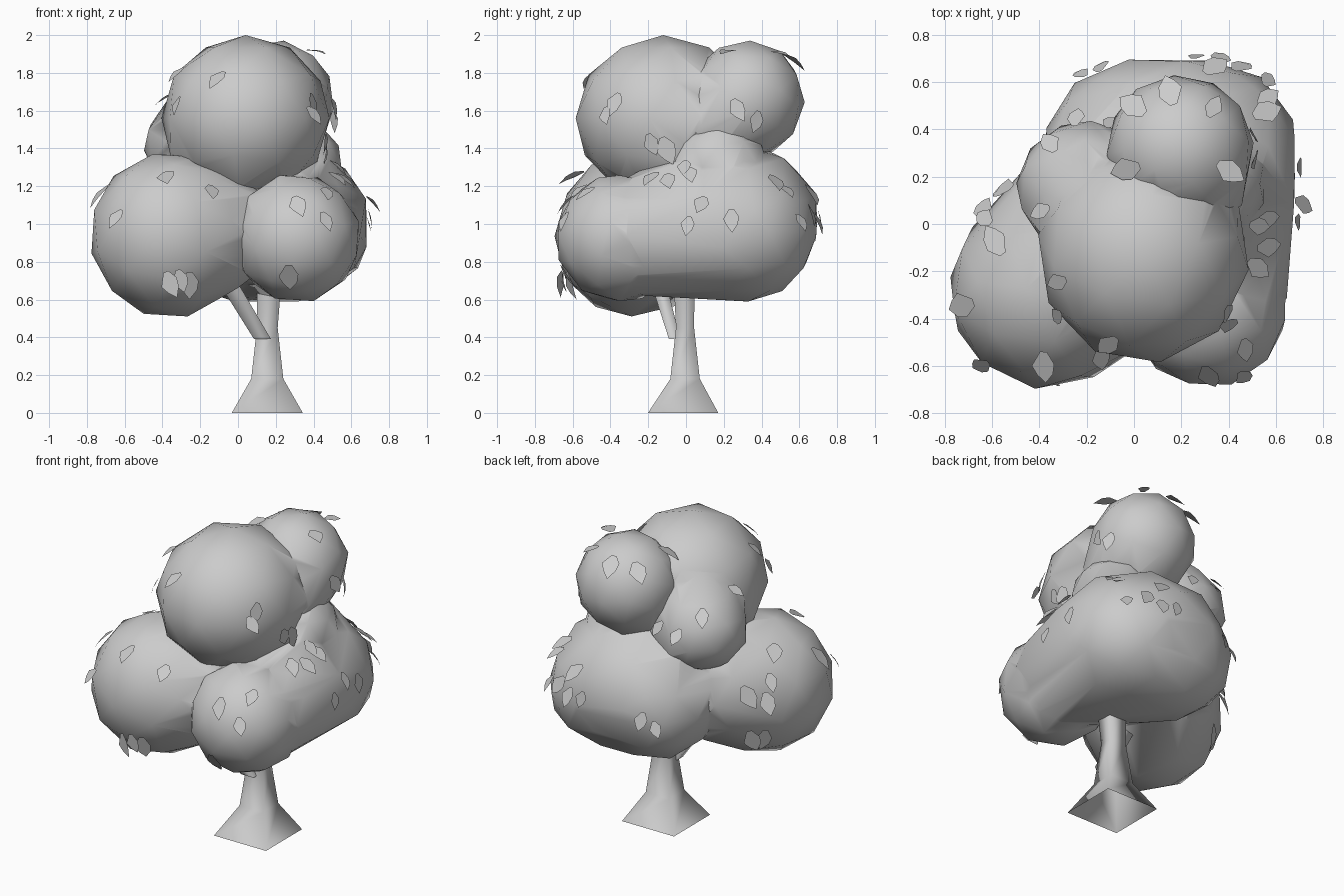
import bpy, bmesh, math, random
from mathutils import Vector, Matrix, Euler
from mathutils.bvhtree import BVHTree

if "Cube" in bpy.data.objects:
    bpy.data.objects.remove(bpy.data.objects["Cube"])

random.seed(4)


def add_object(name, bm):
    me = bpy.data.meshes.new(name)
    bmesh.ops.recalc_face_normals(bm, faces=bm.faces)
    bm.to_mesh(me)
    bm.free()
    ob = bpy.data.objects.new(name, me)
    bpy.context.scene.collection.objects.link(ob)
    return ob


def smooth(ob, deg):
    bpy.ops.object.select_all(action='DESELECT')
    ob.select_set(True)
    bpy.context.view_layer.objects.active = ob
    bpy.ops.object.shade_smooth_by_angle(angle=math.radians(deg))


def clump(*balls):
    # hull around one or more low-poly balls: (centre, radii, rotation)
    bm = bmesh.new()
    for loc, radii, rot in balls:
        turn = Euler([math.radians(a) for a in rot]).to_matrix().to_4x4()
        bmesh.ops.create_icosphere(
            bm, subdivisions=2, radius=1.0,
            matrix=Matrix.Translation(loc) @ Matrix.Diagonal((*radii, 1)) @ turn)
    if len(balls) > 1:
        pts = [v.co.copy() for v in bm.verts]
        bm.clear()
        for p in pts:
            bm.verts.new(p)
        bmesh.ops.convex_hull(bm, input=bm.verts)
        bmesh.ops.delete(bm, geom=[v for v in bm.verts if not v.link_faces], context='VERTS')
    return add_object("clump", bm)


def loft(name, rings):
    # rings: (x, y, z, half_x, half_y) four-sided sections, open ends
    bm = bmesh.new()
    loops = [[bm.verts.new((x + sx * hx, y + sy * hy, z))
              for sx, sy in ((-1, -1), (1, -1), (1, 1), (-1, 1))]
             for x, y, z, hx, hy in rings]
    for a, b in zip(loops, loops[1:]):
        for i in range(4):
            j = (i + 1) % 4
            bm.faces.new((a[i], a[j], b[j], b[i]))
    ob = add_object(name, bm)
    smooth(ob, 110)
    return ob


# Trunk and side branch
loft("trunk", [(.155, -.015, 0, .188, .186), (.155, -.005, .18, .085, .078),
               (.155, -.005, .45, .055, .048), (.165, -.01, .7, .065, .055)])
loft("branch", [(.13, -.06, .39, .045, .03), (-.04, -.14, .67, .05, .04)])

# Foliage clumps merged into one canopy
parts = [
    # wide rear mass running forward into the right front bulge
    clump(((.15, .2, 1.02), (.56, .52, .44), (0, 20, 18)),
          ((.32, .33, .96), (.37, .36, .37), (0, 0, 0)),
          ((-.02, .32, .95), (.36, .36, .36), (0, 0, 40)),
          ((.37, -.22, .94), (.29, .3, .32), (0, 0, 0))),
    # right front bulge
    clump(((.31, -.35, .925), (.345, .345, .345), (20, 10, 0))),
    # left front, filled in towards the middle
    clump(((-.36, -.28, .94), (.43, .42, .44), (12, 15, 30)),
          ((-.2, 0, 1.0), (.36, .36, .36), (0, 0, 0)),
          ((-.15, -.2, .97), (.36, .36, .36), (0, 0, 0))),
    # top
    clump(((.04, -.12, 1.56), (.45, .47, .44), (0, 0, 9))),
    # rear top, with neck
    clump(((.195, .32, 1.66), (.315, .31, .315), (30, 0, 20)),
          ((.19, .16, 1.52), (.28, .26, .28), (0, 0, 0))),
    # shoulder on the right below the neck
    clump(((.3, .17, 1.3), (.26, .27, .26), (0, 0, 0))),
    # small left rear, blended into the top
    clump(((-.20, .15, 1.42), (.30, .29, .28), (10, 20, 0)),
          ((-.06, .02, 1.5), (.33, .33, .36), (0, 0, 0))),
]
canopy = parts[0]
canopy.name = "canopy"
for p in parts[1:]:
    m = canopy.modifiers.new("merge", 'BOOLEAN')
    m.operation = 'UNION'
    m.solver = 'EXACT'
    m.object = p
dg = bpy.context.evaluated_depsgraph_get()
merged = bpy.data.meshes.new_from_object(canopy.evaluated_get(dg))
canopy.modifiers.clear()
canopy.data = merged
for p in parts[1:]:
    bpy.data.objects.remove(p)
smooth(canopy, 55)

# Leaves: dropped onto the canopy from each side
bm = bmesh.new()
bm.from_mesh(canopy.data)
tree = BVHTree.FromBMesh(bm)
bm.free()
front = [(-.07, 1.8), (.38, 1.69), (-.38, 1.27), (-.15, 1.2), (-.61, 1.07),
         (-.38, .75), (-.32, .76), (-.26, .75), (.3, 1.14), (.44, 1.06), (.27, .79)]
right = [(-.2, 1.48), (-.13, 1.46), (-.1, 1.26), (0, 1.33), (.02, 1.04), (.1, 1.14),
         (.24, 1.08), (.25, 1.66), (.38, 1.6), (.5, 1.2), (.58, 1.05), (.63, 1.2)]
top = [(-.33, .3), (-.12, .4), (.05, .46), (.31, .45), (.03, .25), (.35, .26), (.52, .02),
       (.48, -.15), (-.35, .07), (-.55, -.13), (-.28, -.23), (.36, -.42),
       (.46, -.48), (-.3, -.37), (-.67, -.33), (.5, .45)]
back = [(.35, 1.06), (.25, 1.07), (.17, 1.9), (-.2, .97), (-.14, 1.02), (-.25, 1.5), (.42, 1.1)]
left = [(.15, 1.1), (.05, 1.05), (0, 1.15), (.1, .8), (.03, .8)]
rays = ([((x, -3, z), (0, 1, 0)) for x, z in front]
        + [((3, y, z), (-1, 0, 0)) for y, z in right]
        + [((x, y, 3), (0, 0, -1)) for x, y in top]
        + [((x, 3, z), (0, -1, 0)) for x, z in back]
        + [((-3, y, z), (1, 0, 0)) for y, z in left])
outline = [(-.014, 0), (.014, 0), (.05, .065), (.03, .11), (0, .155), (-.036, .1), (-.044, .05)]
leaves = bmesh.new()
for start, way in rays:
    hit, n, _, _ = tree.ray_cast(Vector(start), Vector(way))
    if hit is None:
        continue
    down = Vector((0, 0, -1))
    t = down - n * down.dot(n)
    if t.length < .05:
        t = Vector((hit.x, hit.y, 0))
    t.normalize()
    t = Matrix.Rotation(random.uniform(-.5, .5), 3, n) @ t
    along = (t + n * random.uniform(.3, .6)).normalized()
    side = along.cross(n).normalized()
    s = random.uniform(.75, 1.15)
    origin = hit + n * .01
    leaves.faces.new([leaves.verts.new(origin + side * (u * s) + along * (v * s)
                                       - n * (1.8 * v * v * s)) for u, v in outline])
add_object("leaves", leaves)
